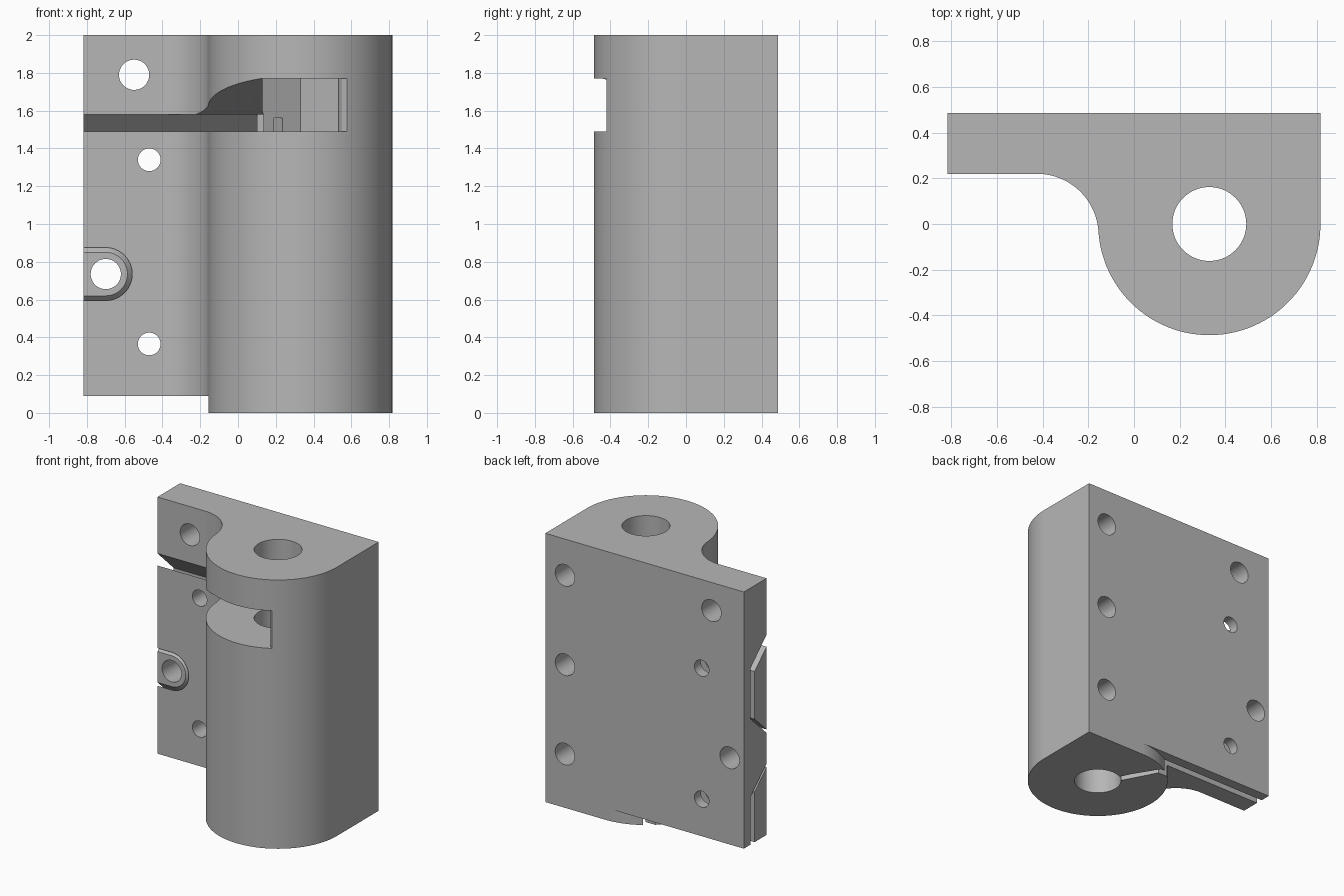
import bpy, bmesh
from math import sin, cos, radians, sqrt

if "Cube" in bpy.data.objects:
    bpy.data.objects.remove(bpy.data.objects["Cube"], do_unlink=True)

R, CX = 0.487, 0.33            # clamp barrel radius and axis
EDGE, BACK, FRONT = 0.817, 0.487, 0.22
TOP, STEP = 2.0, 0.09
SLIT_A, SLIT_B = 0.36, 0.41    # clamping slit faces

grey = bpy.data.materials.new("plain grey")
grey.use_nodes = True
grey.diffuse_color = (0.47, 0.47, 0.47, 1)
grey.node_tree.nodes["Principled BSDF"].inputs["Base Color"].default_value = (0.47, 0.47, 0.47, 1)


def arc(cx, cy, r, a, b, n=48):
    return [(cx + r * cos(radians(a + (b - a) * i / n)),
             cy + r * sin(radians(a + (b - a) * i / n))) for i in range(n + 1)]


def loft(name, low, high, axis, a, b):
    """Solid between two matching outlines placed at a and b along an axis."""
    place = {"x": lambda p, t: (t, p[0], p[1]),
             "y": lambda p, t: (p[0], t, p[1]),
             "z": lambda p, t: (p[0], p[1], t)}[axis]
    bm = bmesh.new()
    v0 = [bm.verts.new(place(p, a)) for p in low]
    v1 = [bm.verts.new(place(p, b)) for p in high]
    bm.faces.new(v0)
    bm.faces.new(v1)
    n = len(v0)
    for i in range(n):
        j = (i + 1) % n
        bm.faces.new((v0[i], v0[j], v1[j], v1[i]))
    bmesh.ops.recalc_face_normals(bm, faces=bm.faces)
    mesh = bpy.data.meshes.new(name)
    bm.to_mesh(mesh)
    bm.free()
    ob = bpy.data.objects.new(name, mesh)
    mesh.materials.append(grey)
    bpy.context.collection.objects.link(ob)
    return ob


def prism(name, pts, axis, a, b):
    return loft(name, pts, pts, axis, a, b)


def combine(body, tool, operation="DIFFERENCE"):
    bpy.context.view_layer.objects.active = body
    mod = body.modifiers.new("combine", "BOOLEAN")
    mod.operation, mod.solver, mod.object = operation, "EXACT", tool
    bpy.ops.object.modifier_apply(modifier=mod.name)
    bpy.data.objects.remove(tool, do_unlink=True)


def hole(body, x, z, r, y0=-0.7, y1=0.7):
    combine(body, prism("hole", arc(x, z, r, 0, 352.5, 47), "y", y0, y1))


# Body: barrel, square back corner and filleted flange in one outline
fr = 0.27
fy = FRONT - fr
fx = CX - sqrt((R + fr) ** 2 - fy ** 2)
tx, ty = CX + (fx - CX) * R / (R + fr), fy * R / (R + fr)
start = 180 + 3.8
outline = [(EDGE, BACK), (-EDGE, BACK), (-EDGE, FRONT)]
outline += arc(fx, fy, fr, 90, 3.8, 24)
outline += arc(CX, 0, R, start, 360, 64)[1:]
body = prism("clamp_body", outline, "z", 0, TOP)

# Flange underside sits above the barrel's bottom
under = arc(CX, 0, R, 90, start, 48) + [(-1, ty), (-1, 0.7), (CX, 0.7)]
combine(body, prism("underside", under, "z", -0.1, STEP))

# Clamping slit along the flange, opening forward with sloped faces
channel = [(-0.6, 1.49), (FRONT, 1.49), (SLIT_A, 1.36), (SLIT_A, -0.1), (SLIT_B, -0.1),
           (SLIT_B, 1.4), (FRONT, 1.58), (0.13, 1.58), (-0.44, 1.77), (-0.6, 1.823)]
combine(body, prism("slit", channel, "x", -1, 0.1))
mouth = [(-0.6, 1.49), (0.2, 1.49), (0.2, 1.58), (0.13, 1.58), (-0.44, 1.77), (-0.6, 1.77)]
combine(body, prism("slit_mouth", mouth, "x", 0.05, 0.135))

# Slit bends diagonally into the bore
bend = [(0.08, SLIT_A), (0.165, 0.2), (0.24, 0.06), (0.28, 0.09), (0.215, 0.22), (0.1, SLIT_B), (0.08, SLIT_B)]
combine(body, prism("slit_bend", bend, "z", -0.1, 1.49))
combine(body, prism("slit_bend_top", bend, "z", 1.4, 1.56))

# Hexagonal nut pocket with a rounded mouth edge
ap = 0.2
nut = [(CX - ap, -0.7), (0.62, -0.7), (0.62, -0.425), (0.575, -0.42), (0.55, -0.405), (0.535, -0.38),
       (CX + ap, -0.35), (CX + ap, ap / sqrt(3)), (CX, 2 * ap / sqrt(3)), (CX - ap, ap / sqrt(3))]
combine(body, prism("nut_pocket", nut, "z", 1.49, 1.77))

# Vertical bore
combine(body, prism("bore", arc(CX, 0, 0.162, 0, 354.375, 63), "z", -0.1, 2.1))


# Tapered stop on the back plate, inside a tapered opening in the front flap
def u_shape(r, end):
    return [(end, -r)] + arc(-0.7, 0.735, r, -90, 90, 32) + [(end, 0.735 + r)]


def tapered(name, r, y0, y1, end):
    loops = [u_shape(r + 0.93 * (y - FRONT), end) for y in (y0, y1)]
    for loop in loops:
        loop[0] = (end, loop[1][1])
    return loft(name, loops[0], loops[1], "y", y0, y1)


combine(body, tapered("stop_opening", 0.14, 0.19, 0.385, -1))
combine(body, tapered("stop", 0.115, FRONT, 0.44, -EDGE), "UNION")

# Through holes in the flange, blind holes in the back
for x, z, r in ((-0.55, 1.79, 0.08), (-0.47, 1.34, 0.06), (-0.47, 0.365, 0.06), (-0.7, 0.735, 0.08)):
    hole(body, x, z, r)
for z in (1.73, 1.065, 0.4):
    hole(body, 0.656, z, 0.08, 0.1, 0.7)

# Smooth curved walls, crisp edges
bpy.ops.object.select_all(action="DESELECT")
body.select_set(True)
bpy.context.view_layer.objects.active = body
bpy.ops.object.shade_smooth_by_angle(angle=radians(25))
normals = body.modifiers.new("even_normals", "WEIGHTED_NORMAL")
normals.keep_sharp = True
